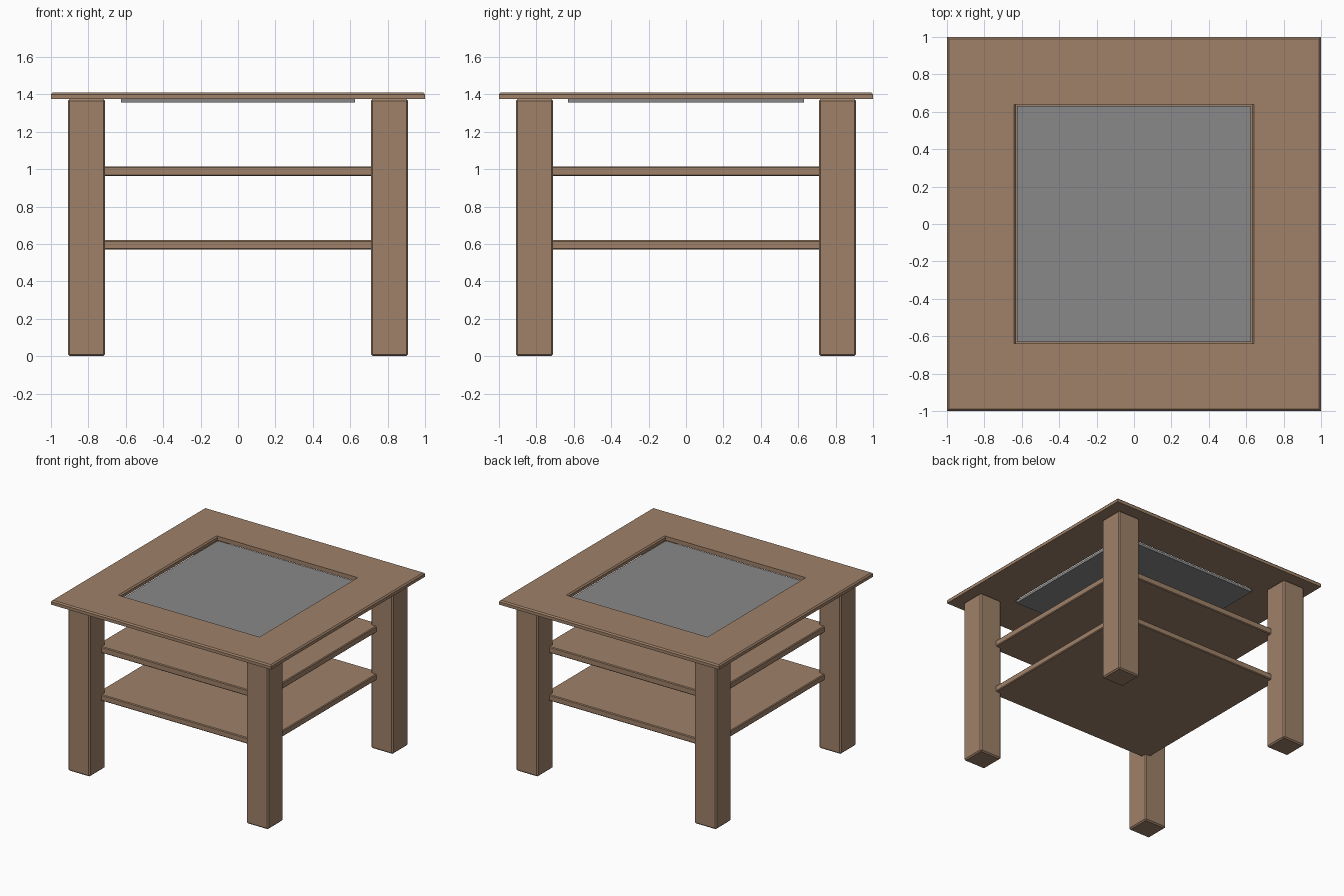
import bpy, bmesh
from mathutils import Vector

if "Cube" in bpy.data.objects:
    bpy.data.objects.remove(bpy.data.objects["Cube"])


def material(name, color):
    m = bpy.data.materials.new(name)
    m.diffuse_color = (*color, 1)
    m.use_nodes = True
    m.node_tree.nodes["Principled BSDF"].inputs["Base Color"].default_value = m.diffuse_color
    return m


WOOD = material("brown wood", (0.345, 0.22, 0.14))
GLASS = material("grey glass", (0.25, 0.25, 0.25))


def box(name, lo, hi, mat, bevel=0.0, keep=lambda mid: True):
    """Box between two corners; edges whose midpoint passes keep() are chamfered."""
    lo, hi = Vector(lo), Vector(hi)
    bm = bmesh.new()
    bmesh.ops.create_cube(bm, size=1)
    for v in bm.verts:
        v.co = Vector(((lo[i] + hi[i]) / 2 + v.co[i] * (hi[i] - lo[i]) for i in range(3)))
    if bevel:
        edges = [e for e in bm.edges if keep((e.verts[0].co + e.verts[1].co) / 2)]
        bmesh.ops.bevel(bm, geom=edges, offset=bevel, segments=1, affect='EDGES')
    me = bpy.data.meshes.new(name)
    bm.to_mesh(me)
    bm.free()
    me.materials.append(mat)
    ob = bpy.data.objects.new(name, me)
    bpy.context.collection.objects.link(ob)
    return ob


TOP, UNDER = 1.41, 1.375
JOINT, INNER = 0.638, 0.632

# Four square legs
for sx, nx in ((-1, "left"), (1, "right")):
    for sy, ny in ((-1, "front"), (1, "back")):
        c = Vector((0.81 * sx, 0.81 * sy, 0))
        box(f"{ny}_{nx}_leg", c - Vector((0.1, 0.1, 0)), c + Vector((0.1, 0.1, UNDER)), WOOD, 0.01)

# Two shelves whose corners sit inside the legs
for name, z0, z1 in (("lower_shelf", 0.57, 0.62), ("upper_shelf", 0.963, 1.015)):
    box(name, (-0.76, -0.76, z0), (0.76, 0.76, z1), WOOD, 0.006)


# Frame of the top: upper edges chamfered, joints left square
def frame_edge(mid):
    return mid.z > TOP - 0.001 and abs(abs(mid.y) - JOINT) > 0.001


for s, ny, nx in ((-1, "front", "left"), (1, "back", "right")):
    y0, y1 = sorted((JOINT * s, s))
    box(f"{ny}_top_plank", (-1, y0, UNDER), (1, y1, TOP), WOOD, 0.01, frame_edge)
    x0, x1 = sorted((INNER * s, s))
    box(f"{nx}_top_plank", (x0, -JOINT, UNDER), (x1, JOINT, TOP), WOOD, 0.01, frame_edge)

# Sunken glass panel
box("glass_panel", (-0.625, -0.632, 1.355), (0.625, 0.632, 1.377), GLASS)
